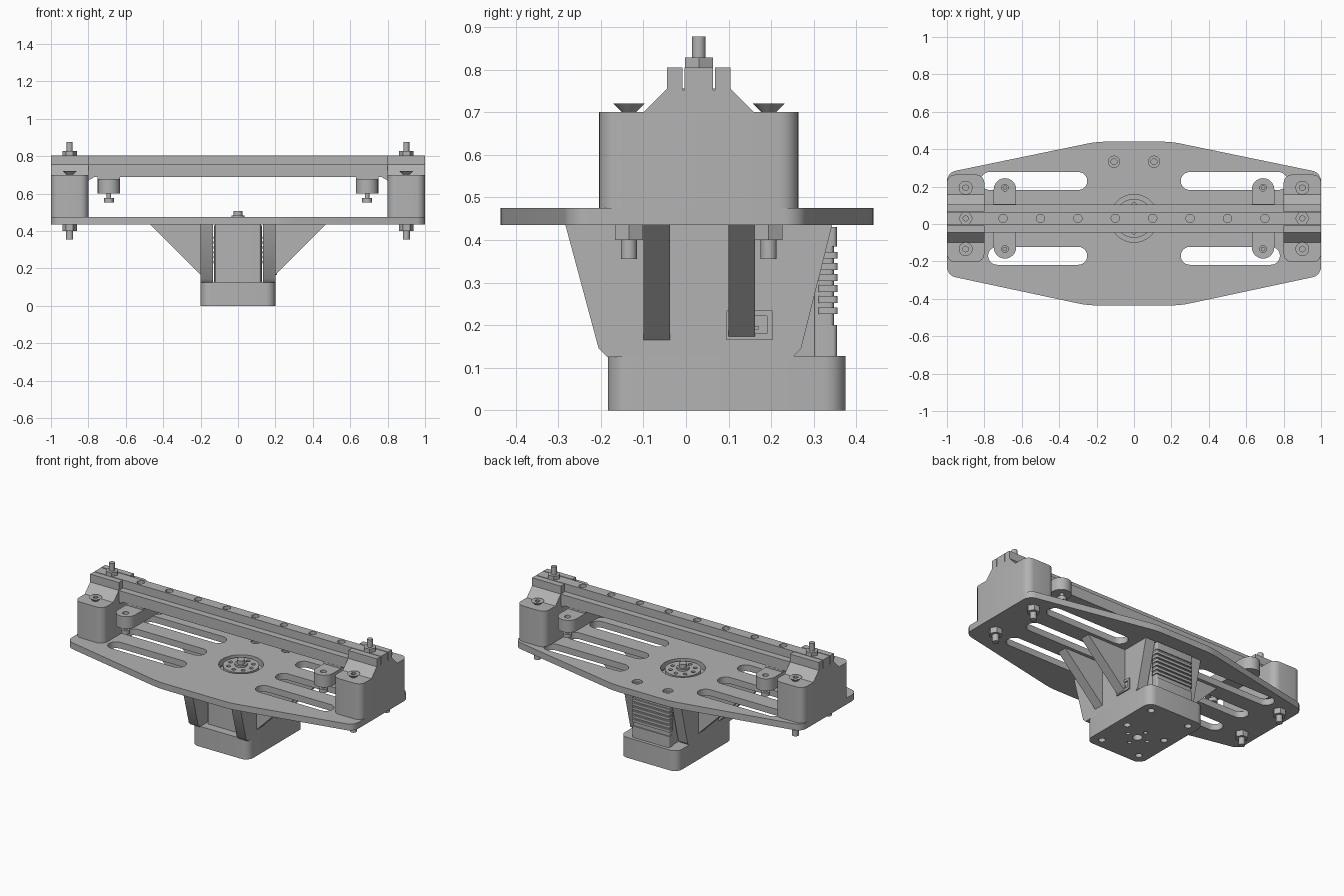
import bpy, bmesh, math
from mathutils import Matrix, Vector

if "Cube" in bpy.data.objects:
    bpy.data.objects.remove(bpy.data.objects["Cube"])

grey = bpy.data.materials.new("plain grey")
grey.use_nodes = True
grey.diffuse_color = (0.45, 0.45, 0.45, 1)
grey.node_tree.nodes["Principled BSDF"].inputs["Base Color"].default_value = (0.45, 0.45, 0.45, 1)

CY = 0.03                      # centre line of rail, horn and slots
PLATE_LO, PLATE_HI = 0.435, 0.475
AXES = {"z": Matrix(((1, 0, 0), (0, 1, 0), (0, 0, 1))),
        "x": Matrix(((0, 0, 1), (1, 0, 0), (0, 1, 0))),   # profile in (y, z)
        "y": Matrix(((1, 0, 0), (0, 0, 1), (0, 1, 0)))}   # profile in (x, z)


def finish(bm, name):
    bmesh.ops.recalc_face_normals(bm, faces=bm.faces)
    mesh = bpy.data.meshes.new(name)
    bm.to_mesh(mesh)
    bm.free()
    mesh.materials.append(grey)
    obj = bpy.data.objects.new(name, mesh)
    bpy.context.scene.collection.objects.link(obj)
    return obj


def prism(name, pts, lo, hi, axis="z", radius=0):
    """Extrude a profile along an axis, optionally rounding its corners."""
    bm = bmesh.new()
    face = bm.faces.new([bm.verts.new((u, v, lo)) for u, v in pts])
    if radius:
        bmesh.ops.bevel(bm, geom=bm.verts[:], offset=radius, segments=6,
                        affect="VERTICES", profile=0.5)
    new = bmesh.ops.extrude_face_region(bm, geom=bm.faces[:])["geom"]
    bmesh.ops.translate(bm, vec=(0, 0, hi - lo),
                        verts=[g for g in new if isinstance(g, bmesh.types.BMVert)])
    bm.transform(AXES[axis].to_4x4())
    return finish(bm, name)


def rect(u0, u1, v0, v1):
    return [(u0, v0), (u1, v0), (u1, v1), (u0, v1)]


def box(name, x0, x1, y0, y1, z0, z1, radius=0):
    return prism(name, rect(x0, x1, y0, y1), z0, z1, radius=radius)


def disc(name, x, y, z0, z1, r, r_top=None, sides=32, turn=0):
    bm = bmesh.new()
    bmesh.ops.create_cone(bm, cap_ends=True, segments=sides, radius1=r,
                          radius2=r if r_top is None else r_top, depth=z1 - z0)
    bm.transform(Matrix.Translation((x, y, (z0 + z1) / 2)) @ Matrix.Rotation(turn, 4, "Z"))
    return finish(bm, name)


def stadium(name, u0, u1, v0, v1, z0, z1):
    """Slot shape, rounded at both ends of its longer side."""
    r = min(u1 - u0, v1 - v0) / 2
    pts = []
    for i in range(26):
        a = math.pi * (i % 13) / 12 + (math.pi if i > 12 else 0)
        if u1 - u0 > v1 - v0:
            a -= math.pi / 2
        cx = max(u0 + r, min(u1 - r, (u0 + u1) / 2 + math.cos(a) * 9))  if u1 - u0 > v1 - v0 else (u0 + u1) / 2
        cy = (v0 + v1) / 2
        if u1 - u0 > v1 - v0:
            cx = u1 - r if i < 13 else u0 + r
        else:
            cy = v1 - r if i < 13 else v0 + r
        pts.append((cx + r * math.cos(a), cy + r * math.sin(a)))
    return prism(name, pts, z0, z1)


def cut(obj, cutters):
    for c in cutters:
        mod = obj.modifiers.new("cut", "BOOLEAN")
        mod.operation, mod.object, mod.solver = "DIFFERENCE", c, "EXACT"
    dg = bpy.context.evaluated_depsgraph_get()
    mesh = bpy.data.meshes.new_from_object(obj.evaluated_get(dg))
    obj.modifiers.clear()
    obj.data = mesh
    for c in cutters:
        bpy.data.objects.remove(c)


# Base plate with slots, horn opening and countersunk holes
plate = prism("base_plate", [(-.25, -.435), (.25, -.435), (1, -.275), (1, .275),
                             (.2, .44), (-.2, .44), (-1, .275), (-1, -.275)],
              PLATE_LO, PLATE_HI, radius=0.045)
holes = [disc("cutter", 0, CY, .4, .5, .128, sides=48)]
for s in (-1, 1):
    for dy, end in ((-.2, .78), (0, .8), (.2, .82)):
        u0, u1 = sorted((s * .25, s * end))
        holes.append(stadium("cutter", u0, u1, CY + dy - .048, CY + dy + .048, .4, .5))
    holes.append(disc("cutter", s * .107, .333, .4, .5, .016))
    holes.append(disc("cutter", s * .107, .333, .46, .5, .03))
cut(plate, holes)

# Motor horn with its hole circle and hub
horn = disc("motor_horn", 0, CY, .425, .47, .104, sides=48)
cut(horn, [disc("cutter", .072 * math.cos(a), CY + .072 * math.sin(a), .45, .5, .012, sides=16)
           for a in [math.tau * i / 8 for i in range(8)]])
disc("horn_hub", 0, CY, .46, .482, .036)
disc("horn_screw", 0, CY, .47, .507, .024)

# Rail on its support bar
box("support_bar", -.81, .81, CY - .075, CY + .075, .688, .755)
rail = box("rail", -1, 1, CY - .033, CY + .033, .75, .805)
cut(rail, [disc("cutter", -.7 + .2 * i, CY, .785, .82, .022) for i in range(8)])


def bolt_nut(name, x, y, z0, z1):
    nut = disc(name, x, y, z0, z1, .038, sides=6, turn=math.pi / 2)


for s, side in ((1, "left"), (-1, "right")):
    # End block with a sloped shoulder and rail channel
    x0, x1 = sorted((s * .8, s))
    box(side + "_end_block", x0, x1, CY - .234, CY + .234, PLATE_HI, .70, radius=.045)
    cap = prism(side + "_end_cap", [(CY - .129, .70), (CY + .129, .70), (CY + .075, .755),
                (CY + .075, .805), (CY - .075, .805), (CY - .075, .755)], x0, x1, "x")
    cut(cap, [box("cutter", x0 - .1, x1 + .1, CY - .038, CY + .038, .752, .9)])
    prism(side + "_corner_web", [(s * .8, .67), (s * .8, .69), (s * .765, .69)],
          CY - .07, CY + .07, "y")

    # Fasteners through the end block
    disc(side + "_stud", s * .9, CY, .78, .877, .016)
    bolt_nut(side + "_stud_nut", s * .9, CY, .805, .828)
    for dy in (-.164, .164):
        head = disc(side + "_countersunk_head", s * .9, CY + dy, .695, .72, .012, .037)
        cut(head, [disc("cutter", s * .9, CY + dy, .708, .73, .016, sides=6)])
        disc(side + "_bolt", s * .9, CY + dy, .355, .70, .019)
        bolt_nut(side + "_bolt_nut", s * .9, CY + dy, .40, PLATE_LO)

    # Hanging cross arm with a screw at each end
    arm = stadium(side + "_cross_arm", s * .69 - .06, s * .69 + .06, CY - .215, CY + .215, .60, .688)
    cut(arm, [box("cutter", s * .69 - .1, s * .69 + .1, CY + d - .08, CY + d + .08, .677, .7)
              for d in (-.156, .156)] +
             [disc("cutter", s * .69, CY + d, .65, .7, .018) for d in (-.164, .164)])
    for dy in (-.164, .164):
        disc(side + "_arm_screw", s * .69, CY + dy, .56, .66, .012)
        disc(side + "_arm_screw_head", s * .69, CY + dy, .553, .576, .026)

    # Mount side wall and its triangular gussets
    w0, w1 = sorted((s * .135, s * .2))
    prism(side + "_mount_wall", [(-.283, PLATE_LO), (-.205, .145), (-.185, .125), (.25, .125),
          (.27, .145), (.343, PLATE_LO)], w0, w1, "x")
    for y in (-.1, .1):
        prism(side + "_gusset", [(s * .19, .155), (s * .2, .165), (s * .47, PLATE_LO),
              (s * .19, PLATE_LO)], y, y + .062, "y")

# Motor with a ribbed back
box("motor_body", -.122, .122, -.13, .335, .12, PLATE_LO, radius=.01)
box("motor_back", -.127, .127, .30, .347, .127, PLATE_LO - .005, radius=.01)
for i in range(6):
    z = .226 + i * .026
    box("motor_rib", -.132, .132, .31, .356, z, z + .016, radius=.01)
for z0, z1 in ((.127, .2), (.385, .43)):
    box("motor_back_cover", -.129, .129, .31, .354, z0, z1, radius=.01)

# Cable socket on the left wall
socket = box("cable_socket", .15, .208, .095, .203, .165, .235)
cut(socket, [box("cutter", .2, .22, .108, .19, .18, .222)])
for y in (.13, .148, .166):
    box("socket_pin", .19, .206, y - .004, y + .004, .19, .198)

# Base cup with mounting holes underneath
cup = box("base_cup", -.2, .2, -.183, .374, 0, .128, radius=.05)
spots = [(0, CY, .028)]
spots += [(.07 * math.cos(a), CY + .07 * math.sin(a), .012)
          for a in [math.tau * i / 4 for i in range(4)]]
spots += [(s * .135, y, .02) for s in (-1, 1) for y in (-.12, .1, .31)]
cut(cup, [disc("cutter", x, y, -.05, .04, r, sides=20) for x, y, r in spots])

# Smooth the round parts, keep edges sharp
for obj in bpy.context.scene.objects:
    obj.select_set(obj.type == "MESH")
    if obj.type == "MESH":
        bpy.context.view_layer.objects.active = obj
bpy.ops.object.shade_smooth_by_angle(angle=math.radians(30))
